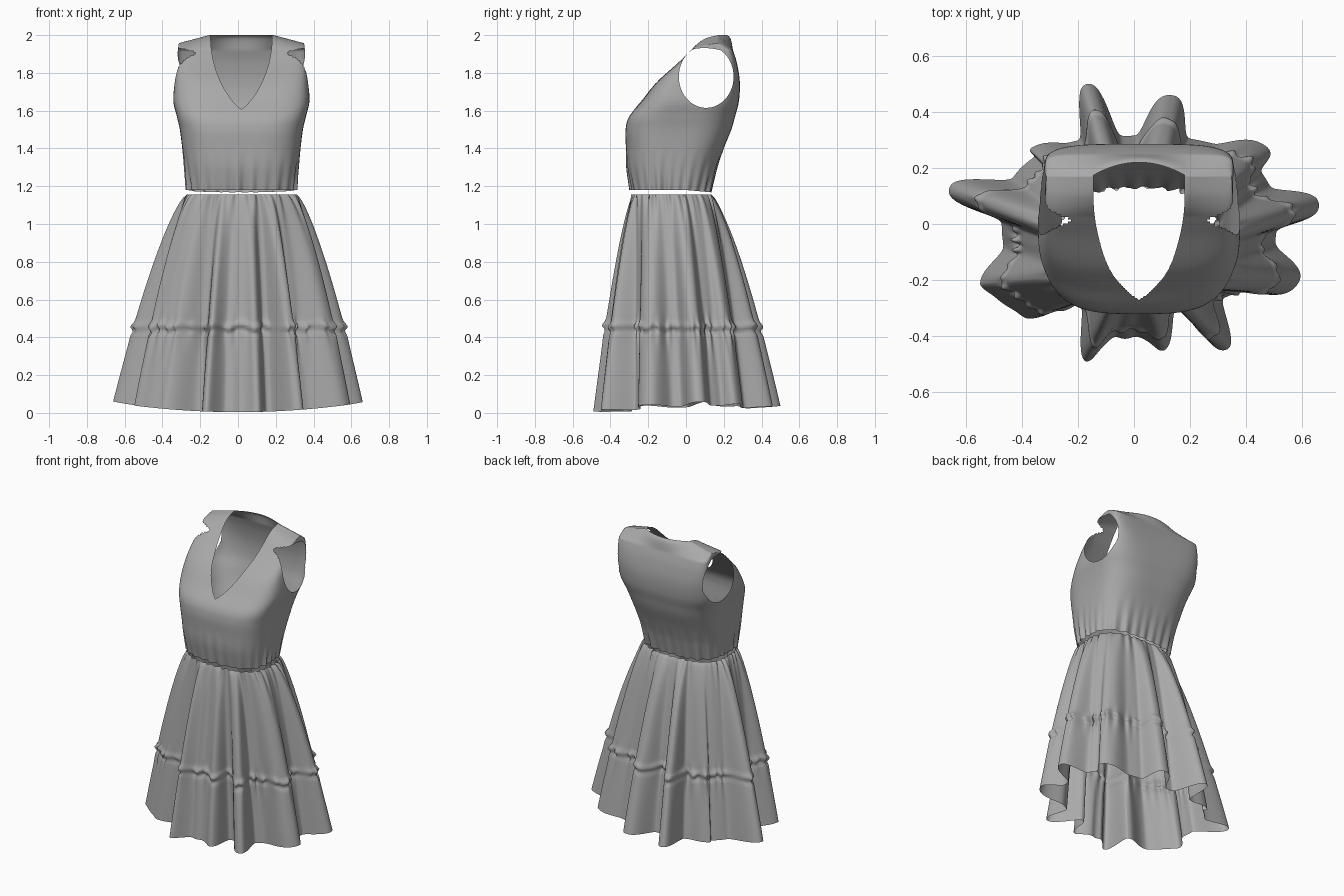
import bpy, bmesh, math, random
from mathutils import Vector

random.seed(4)
cube = bpy.data.objects.get("Cube")
if cube:
    bpy.data.objects.remove(cube)

fabric = bpy.data.materials.new("grey_fabric")
fabric.use_nodes = True
grey = (0.4, 0.4, 0.4, 1)
fabric.diffuse_color = grey
fabric.node_tree.nodes["Principled BSDF"].inputs["Base Color"].default_value = grey

CX = 0.018  # the waist sits slightly off centre


def clamp(v):
    return max(0.0, min(1.0, v))


def section(a, front, back, n, count):
    """Rounded-rectangle outline, counter-clockwise, evenly spread."""
    pts = []
    for i in range(count):
        t = math.tau * i / count
        c, s = math.cos(t), math.sin(t)
        r = (abs(c) ** n + abs(s) ** n) ** (-1 / n)
        pts.append(Vector((CX + a * r * c, (front + back) / 2 + (back - front) / 2 * r * s, 0)))
    return pts


def catmull(rows, u):
    k = min(int(u), len(rows) - 2)
    t = u - k
    p = [rows[max(0, min(len(rows) - 1, k + d))] for d in (-1, 0, 1, 2)]
    return [0.5 * (2 * b + (c - a) * t + (2 * a - 5 * b + 4 * c - d) * t * t
                   + (3 * b - a - 3 * c + d) * t ** 3) for a, b, c, d in zip(*p)]


def gathers(waves, spread):
    """Irregular periodic ripple made of a few random sine waves."""
    parts = [(random.randint(waves - spread, waves + spread), random.uniform(0, math.tau))
             for _ in range(4)]
    return lambda t: sum(math.sin(k * t + p) for k, p in parts) / 4


def loft(rings):
    bm = bmesh.new()
    grid = [[bm.verts.new(p) for p in ring] for ring in rings]
    for low, high in zip(grid, grid[1:]):
        for i in range(len(low)):
            j = (i + 1) % len(low)
            bm.faces.new((low[i], low[j], high[j], high[i]))
    return bm


def cut(bm, field, allowed):
    """Remove faces where field > 0, then pull the rim onto the cut line."""
    doomed = [f for f in bm.faces
              if allowed(f.calc_center_median()) and field(f.calc_center_median()) > 0]
    rim = {v for f in doomed for v in f.verts}
    bmesh.ops.delete(bm, geom=doomed, context='FACES')
    e = 1e-4
    for v in rim:
        if not v.is_valid:
            continue
        for _ in range(2):
            f = field(v.co)
            grad = Vector([(field(v.co + d) - f) / e for d in
                           (Vector((e, 0, 0)), Vector((0, e, 0)), Vector((0, 0, e)))])
            if grad.length > 0.1:
                step = grad * (-f / grad.length_squared)
                if step.length < 0.02:
                    v.co += step


def finish(bm, name):
    mesh = bpy.data.meshes.new(name)
    bm.to_mesh(mesh)
    bm.free()
    mesh.materials.append(fabric)
    mesh.polygons.foreach_set("use_smooth", [True] * len(mesh.polygons))
    obj = bpy.data.objects.new(name, mesh)
    bpy.context.collection.objects.link(obj)


# Bodice: height, half width, front, back, squareness
PROFILE = [
    (1.18, 0.288, -0.29, 0.13, 2.9),
    (1.3, 0.302, -0.313, 0.165, 3),
    (1.4, 0.313, -0.318, 0.2, 3.2),
    (1.5, 0.326, -0.32, 0.24, 3.4),
    (1.57, 0.342, -0.3, 0.26, 3.6),
    (1.65, 0.36, -0.235, 0.28, 4),
    (1.75, 0.354, -0.155, 0.285, 5),
    (1.85, 0.342, -0.045, 0.27, 7),
    (1.93, 0.336, 0.04, 0.245, 9),
    (1.98, 0.333, 0.125, 0.225, 9),
    (2.0, 0.33, 0.205, 0.205, 9),
]
AROUND, STEPS = 320, 10
waist_ripple = gathers(26, 10)
rings = []
for r in range((len(PROFILE) - 1) * STEPS + 1):
    z, a, front, back, n = catmull(PROFILE, r / STEPS)
    ring = section(a, front, back, n, AROUND)
    fade = clamp((1.42 - z) / 0.24) ** 1.5
    for i, p in enumerate(ring):
        out = Vector((p.x - CX, p.y + 0.06, 0)).normalized()
        p += out * 0.012 * fade * waist_ripple(math.tau * i / AROUND)
        p.z = z - 0.012 * clamp(p.y / 0.13) * clamp((1.3 - z) / 0.12)
    rings.append(ring)
bodice = loft(rings)
bmesh.ops.remove_doubles(bodice, verts=bodice.verts, dist=0.0004)


def armhole(p):
    return 0.15 * (1 - math.hypot((p.y - 0.107) / 0.145, (p.z - 1.78) / 0.165))


def neckline(p):
    u = clamp((p.z - 1.61) / 0.39)
    return 0.163 * math.sin(math.pi / 2 * u ** 0.75) - abs(p.x - CX)


cut(bodice, armhole, lambda p: abs(p.x - CX) > 0.2)
cut(bodice, neckline, lambda p: p.y < 0.205 and p.z > 1.61 and p.y < (p.z - 1.61) * 0.9 - 0.1)
# Shoulders slope down and forward from the back of the neck
for v in bodice.verts:
    side = abs(v.co.x - CX)
    top = clamp((v.co.z - 1.92) / 0.08)
    v.co.y += top * (0.015 - 0.05 * clamp(side / 0.17) ** 2)
    v.co.z -= top * 0.045 * clamp((side - 0.17) / 0.17)
finish(bodice, "bodice")

# Skirt: hanging folds given as tip x, tip y, fold half width
FOLDS = [
    (0.66, 0.07, 0.06), (0.46, 0.285, 0.075), (0.13, 0.46, 0.07), (-0.165, 0.5, 0.055),
    (-0.35, 0.28, 0.05), (-0.66, 0.125, 0.06), (-0.53, -0.25, 0.09), (-0.42, -0.325, 0.09),
    (-0.16, -0.495, 0.055), (-0.03, -0.41, 0.07), (0.09, -0.455, 0.06),
    (0.325, -0.45, 0.055), (0.58, -0.22, 0.085),
]
AROUND, ROWS = 600, 84
TOP, SEAM = 1.155, 0.45
waist = section(0.285, -0.28, 0.13, 2.8, AROUND)
valley = section(0.49, -0.305, 0.315, 2.5, AROUND)
hem = []
feet = [(min(valley, key=lambda q: (q - tip * 0.8).length), tip, w)
        for tip, w in ((Vector((x, y, 0)), w) for x, y, w in FOLDS)]
for p in valley:
    weights = [math.exp(-((p - foot).length / w) ** 4) for foot, _, w in feet]
    total = max(1, sum(weights))
    # Each fold is pushed out to its tip with a rounded, slightly swollen end
    hem.append(p + sum(((tip - foot - (tip - foot) * 0.35 * ((p - foot).length / w) ** 2
                         + (p - foot) * 0.25) * (k / total)
                        for k, (foot, tip, w) in zip(weights, feet)), Vector()))

top_ripple, seam_ripple, seam_wave = gathers(34, 12), gathers(58, 16), gathers(20, 8)
rings = []
for r in range(ROWS + 1):
    level = r / ROWS
    ring = []
    for i in range(AROUND):
        t = math.tau * i / AROUND
        end = hem[i]
        bottom = 0.004 + 0.05 * (end.x / 0.66) ** 2 + 0.03 * clamp(end.y / 0.5)
        z = bottom + (TOP - bottom) * level
        p = waist[i].lerp(end, (1 - level) ** 0.7)
        out = Vector((p.x - CX, p.y + 0.03, 0)).normalized()
        # Gathers under the waist, and a pinched frill where the tiers meet
        push = 0.014 * top_ripple(t) * math.exp(-(TOP - z) / 0.1)
        d = z - SEAM - 0.012 * seam_wave(t)
        push += 0.014 * math.exp(-((d - 0.01) / 0.016) ** 2)
        push -= 0.01 * math.exp(-((d + 0.018) / 0.014) ** 2)
        push += 0.022 * seam_ripple(t) * math.exp(-abs(d) / (0.03 if d > 0 else 0.07))
        p = p + out * push
        p.z = z
        ring.append(p)
    rings.append(ring)
finish(loft(rings), "skirt")
